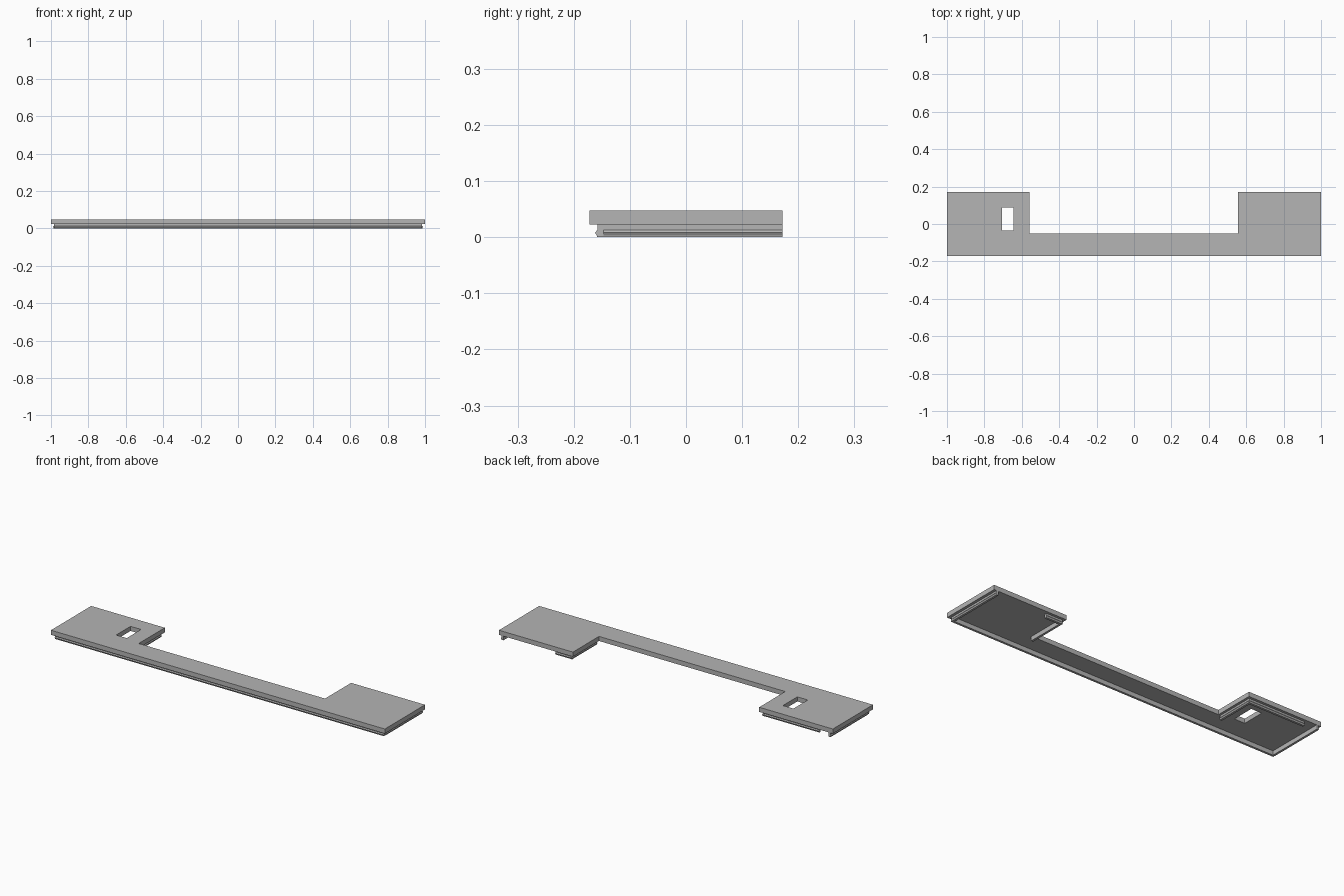
import bpy
import bmesh
from mathutils import Vector

cube = bpy.data.objects.get("Cube")
if cube:
    bpy.data.objects.remove(cube)

grey = bpy.data.materials.new("plain grey")
grey.use_nodes = True
grey.diffuse_color = (0.46, 0.46, 0.46, 1)
grey.node_tree.nodes["Principled BSDF"].inputs["Base Color"].default_value = grey.diffuse_color

UNDER, TOP = 0.023, 0.048


def prism(name, outline, travel):
    """Extrude a closed outline of 3D points along a vector."""
    bm = bmesh.new()
    face = bm.faces.new([bm.verts.new(p) for p in outline])
    moved = bmesh.ops.extrude_face_region(bm, geom=[face])["geom"]
    verts = [v for v in moved if isinstance(v, bmesh.types.BMVert)]
    bmesh.ops.translate(bm, verts=verts, vec=travel)
    if face.is_valid and not any(len(e.link_faces) > 1 for e in face.edges):
        bm.faces.new([v for v in face.verts])
    bmesh.ops.holes_fill(bm, edges=bm.edges[:])
    bmesh.ops.recalc_face_normals(bm, faces=bm.faces[:])
    mesh = bpy.data.meshes.new(name)
    bm.to_mesh(mesh)
    bm.free()
    mesh.materials.append(grey)
    obj = bpy.data.objects.new(name, mesh)
    bpy.context.collection.objects.link(obj)
    return obj


# Snap lip section: outward distance and height, with a ridge on the outside
SECTION = [(0, UNDER), (0.011, UNDER), (0.011, 0.013), (0.015, 0.008),
           (0.012, 0.003), (0.012, 0), (0, 0)]


def lip(name, start, end, outward):
    a, b, out = (Vector((*p, 0)) for p in (start, end, outward))
    prism(name, [a + out * d + Vector((0, 0, z)) for d, z in SECTION], b - a)


# U-shaped cover plate
outline = [(-1, -0.172), (1, -0.172), (1, 0.172), (0.557, 0.172),
           (0.557, -0.051), (-0.559, -0.051), (-0.559, 0.172), (-1, 0.172)]
plate = prism("cover_plate", [(x, y, UNDER) for x, y in outline], Vector((0, 0, TOP - UNDER)))

# Rectangular slot through the right lobe
slot = [(-0.706, -0.034), (-0.643, -0.034), (-0.643, 0.089), (-0.706, 0.089)]
cutter = prism("slot_cutter", [(x, y, 0) for x, y in slot], Vector((0, 0, 0.1)))
cutter.hide_render = True
cut = plate.modifiers.new("slot", "BOOLEAN")
cut.operation, cut.solver, cut.object = "DIFFERENCE", "EXACT", cutter
bpy.context.view_layer.objects.active = plate
bpy.ops.object.modifier_apply(modifier=cut.name)
bpy.data.objects.remove(cutter)

# Front lip, then outer and inner side lips on both lobes
lip("front_lip", (-0.985, -0.147), (0.985, -0.147), (0, -1))
for side, s in (("left", 1), ("right", -1)):
    lip(side + "_outer_lip", (s * 0.974, -0.147), (s * 0.974, 0.172), (s, 0))
    lip(side + "_inner_lip", (s * 0.583, -0.055), (s * 0.583, 0.16), (-s, 0))

# Rear lips: short on the left lobe, long on the right
lip("left_rear_lip", (0.572, 0.147), (0.67, 0.147), (0, 1))
lip("right_rear_lip", (-0.572, 0.147), (-0.91, 0.147), (0, 1))
